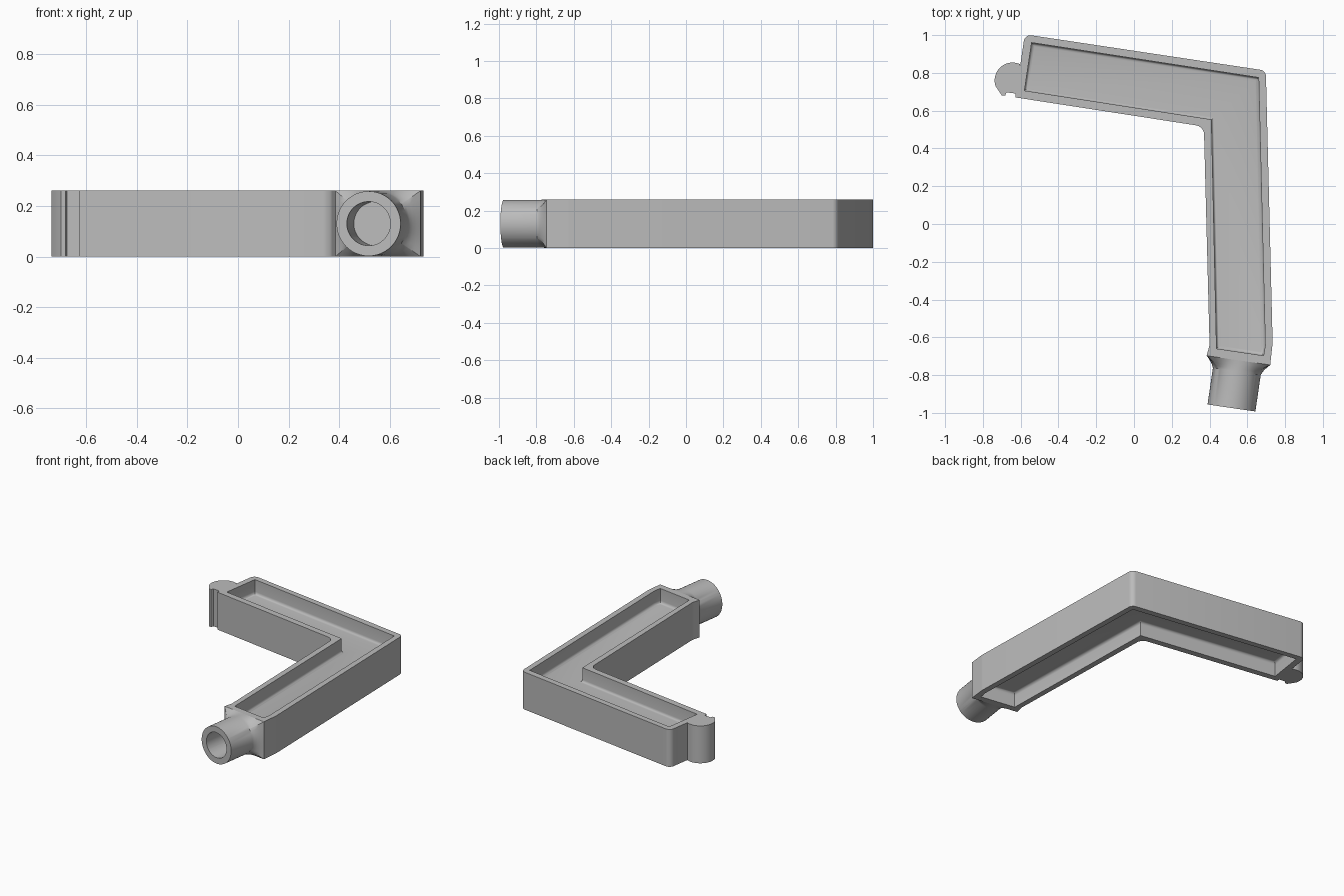
import bpy, bmesh, math
from mathutils import Vector

if "Cube" in bpy.data.objects:
    bpy.data.objects.remove(bpy.data.objects["Cube"])

H = 0.26          # overall height
MID = H / 2
DEPTH = 0.10      # recess depth on each face
AXIS = Vector((0.145, 0.989)).normalized()    # spigot axis, pointing into the body
SIDE = Vector((AXIS.y, -AXIS.x))
TIP = Vector((0.516, -0.974))                 # centre of the open spigot end

grey = bpy.data.materials.new("grey")
grey.diffuse_color = (0.5, 0.5, 0.5, 1)
grey.use_nodes = True
grey.node_tree.nodes["Principled BSDF"].inputs["Base Color"].default_value = grey.diffuse_color


def loft(name, rings, cap_start=True, cap_end=True):
    """Skin closed rings of equal length into an object."""
    bm = bmesh.new()
    vs = [[bm.verts.new(p) for p in r] for r in rings]
    n = len(vs[0])
    for a, b in zip(vs, vs[1:]):
        for i in range(n):
            j = (i + 1) % n
            bm.faces.new((a[i], a[j], b[j], b[i]))
    if cap_start:
        bm.faces.new(vs[0])
    if cap_end:
        bm.faces.new(vs[-1])
    bmesh.ops.recalc_face_normals(bm, faces=bm.faces)
    me = bpy.data.meshes.new(name)
    bm.to_mesh(me)
    bm.free()
    me.materials.append(grey)
    ob = bpy.data.objects.new(name, me)
    bpy.context.collection.objects.link(ob)
    return ob


def rounded(points, steps=5):
    """Polygon from (x, y, radius) with filleted corners."""
    out = []
    for i, (x, y, r) in enumerate(points):
        p = Vector((x, y))
        if r == 0:
            out.append(p)
            continue
        a = (Vector(points[i - 1][:2]) - p).normalized()
        b = (Vector(points[(i + 1) % len(points)][:2]) - p).normalized()
        half = a.angle(b) / 2
        centre = p + (a + b).normalized() * (r / math.sin(half))
        d = r / math.tan(half)
        v0, v1 = p + a * d - centre, p + b * d - centre
        for k in range(steps + 1):
            t = k / steps
            out.append(centre + v0.lerp(v1, t).normalized() * r)
    return out


def inset(poly, d):
    """Mitred inward offset of a clockwise polygon."""
    out = []
    for i, p in enumerate(poly):
        e0 = (p - poly[i - 1]).normalized()
        e1 = (poly[(i + 1) % len(poly)] - p).normalized()
        n0, n1 = Vector((e0.y, -e0.x)), Vector((e1.y, -e1.x))
        out.append(p + (n0 + n1) * (d / (1 + n0.dot(n1))))
    return out


def flat(poly, z):
    return [(p.x, p.y, z) for p in poly]


def finish(ob):
    bpy.ops.object.select_all(action='DESELECT')
    bpy.context.view_layer.objects.active = ob
    ob.select_set(True)
    bpy.ops.object.shade_smooth_by_angle(angle=math.radians(28))


# Body: bent arm outline with the hook at its left end
joint = TIP + AXIS * 0.255
end_r, end_l = joint + SIDE * 0.17, joint - SIDE * 0.17
hook = [(-0.627, 0.67, 0), (-0.627, 0.691, 0), (-0.675, 0.697, 0),
        (-0.682, 0.68, 0), (-0.70, 0.68, 0)]
for k in range(14):
    a = math.radians(197 - k * 132 / 13)
    hook.append((-0.643 + 0.095 * math.cos(a), 0.76 + 0.095 * math.sin(a), 0))
outline = rounded([(-0.603, 0.835, 0), (-0.578, 1.004, 0.035), (0.698, 0.812, 0.035),
                   (0.734, -0.63, 0.08), (*end_r, 0), (*end_l, 0),
                   (0.40, -0.64, 0.06), (0.37, 0.516, 0.05)] + hook)
body = loft("bent_body", [flat(outline, 0), flat(outline, H)])

# Recesses in the top and bottom faces, with a small fillet at the floor
pocket = [Vector(p) for p in ((-0.542, 0.96), (0.66, 0.775), (0.695, -0.643),
                              (0.686, -0.697), (0.437, -0.66), (0.41, 0.553),
                              (-0.58, 0.706))]
R = 0.018
for name, sign in (("top_recess", 1), ("bottom_recess", -1)):
    floor = MID - DEPTH
    rings = [flat(pocket, MID + sign * (MID + 0.05))]
    for k in range(5):
        a = math.radians(22.5 * k)
        rings.append(flat(inset(pocket, R * (1 - math.cos(a))),
                          MID + sign * (floor + R * (1 - math.sin(a)))))
    cutter = loft(name, rings)
    cutter.hide_render = True
    mod = body.modifiers.new(name, 'BOOLEAN')
    mod.operation, mod.solver, mod.object = 'DIFFERENCE', 'EXACT', cutter
    bpy.context.view_layer.objects.active = body
    bpy.ops.object.modifier_apply(modifier=name)
    bpy.data.objects.remove(cutter)
finish(body)

# Spigot: blind bore, round tube, then a flare to the rectangular body end
corner = math.atan2(MID, 0.17)
angles = sorted([k * math.tau / 48 for k in range(48)] +
                [corner, math.pi - corner, math.pi + corner, math.tau - corner])


def section(t, radius, blend=0.0):
    c = TIP + AXIS * t
    ring = []
    for a in angles:
        ca, sa = math.cos(a), math.sin(a)
        box = min(0.17 / max(abs(ca), 1e-6), MID / max(abs(sa), 1e-6))
        r = radius + (box - radius) * blend
        p = c + SIDE * (r * ca)
        ring.append((p.x, p.y, MID + r * sa))
    return ring


rings = [section(0.19, 0.087), section(0, 0.087), section(0, 0.128), section(0.195, 0.128)]
for s in (0.25, 0.5, 0.75, 1):
    rings.append(section(0.195 + 0.06 * s, 0.128, s ** 1.4))
finish(loft("hollow_spigot", rings, cap_end=False))
